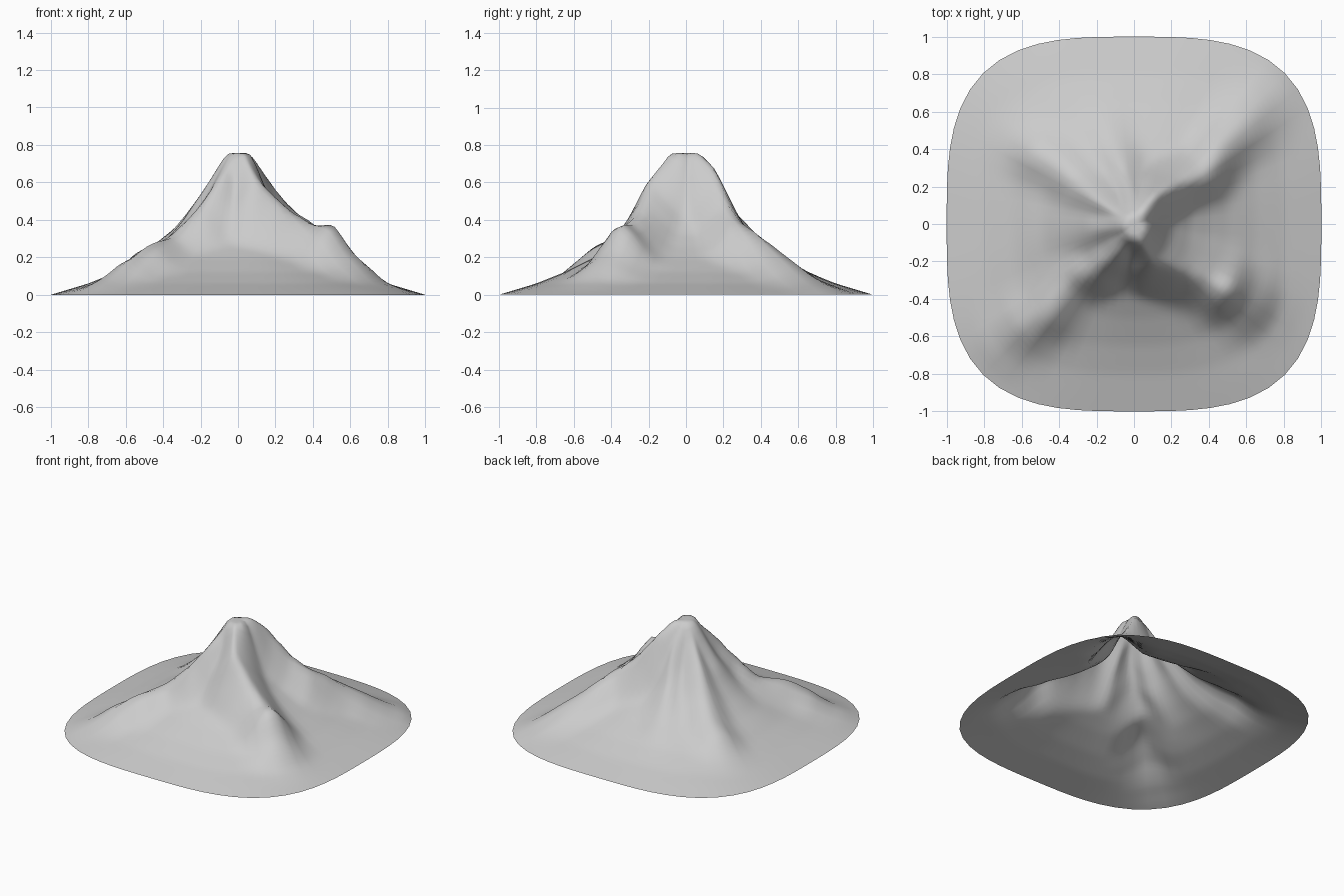
import bpy, bmesh, math
from mathutils import Vector

cube = bpy.data.objects.get("Cube")
if cube:
    bpy.data.objects.remove(cube)

SIDES, RINGS = 64, 40
SUMMIT = 0.757

# Open skirt: (distance from centre, height)
SKIRT = [(0, .76), (.04, .745), (.1, .63), (.15, .52), (.2, .43), (.3, .325),
         (.4, .255), (.5, .195), (.65, .12), (.8, .06), (1, 0)]

# Ridge crests running down from the summit: flank width, then crest points
RIDGES = [
    # back left
    (.17, [(.02, .02, .757), (.11, .15, .69), (.18, .19, .6), (.27, .23, .49),
           (.38, .27, .42), (.48, .42, .32), (.6, .54, .22), (.74, .69, .08)]),
    # back
    (.13, [(0, .02, .757), (0, .16, .62), (-.05, .27, .44), (-.12, .45, .26),
           (-.18, .62, .14)]),
    # back right, with a bench
    (.16, [(-.02, 0, .757), (-.2, .13, .54), (-.32, .23, .38),
           (-.42, .32, .3), (-.53, .38, .25), (-.66, .46, .11)]),
    # right
    (.24, [(-.02, 0, .757), (-.1, -.02, .69), (-.2, -.03, .54),
           (-.28, -.04, .4), (-.4, -.05, .27)]),
    # front right, with a bench
    (.16, [(0, -.04, .755), (-.1, -.17, .62), (-.2, -.25, .48),
           (-.35, -.31, .33), (-.47, -.48, .29), (-.59, -.56, .22),
           (-.72, -.65, .09)]),
    # front left, ending in a knob
    (.2, [(.01, -.04, .755), (.04, -.11, .72), (.1, -.2, .62), (.17, -.22, .55),
          (.3, -.26, .445), (.4, -.3, .4), (.5, -.35, .415), (.61, -.42, .24),
          (.7, -.46, .1)]),
]


def squareness(r):
    """Round near the summit, squarer towards the rim."""
    return 2 + 1.2 * min(r, 1)


def skirt_height(p):
    n = squareness(p.length)
    r = (abs(p.x) ** n + abs(p.y) ** n) ** (1 / n)
    for (r0, z0), (r1, z1) in zip(SKIRT, SKIRT[1:]):
        if r <= r1:
            return z0 + (z1 - z0) * (r - r0) / (r1 - r0)
    return 0


def ridge_rise(p, width, crest):
    """How far the ridge lifts the ground above the skirt."""
    best = 0
    for a, b in zip(crest, crest[1:]):
        a, b = Vector(a), Vector(b)
        run = b.xy - a.xy
        t = min(1, max(0, (p - a.xy).dot(run) / run.length_squared))
        c = a.lerp(b, t)
        fade = 1 - (p - c.xy).length / width
        if fade > 0:
            best = max(best, (c.z - skirt_height(c.xy)) * fade)
    return best


def height(p):
    rise = max(ridge_rise(p, width, crest) for width, crest in RIDGES)
    return min(SUMMIT, skirt_height(p) + rise)


# Mountain surface: rounded-square rings around the summit
bm = bmesh.new()
top = bm.verts.new((0, 0, SUMMIT))
rings = []
for i in range(1, RINGS + 1):
    r = i / RINGS
    n = squareness(r)
    ring = []
    for j in range(SIDES):
        a = math.tau * j / SIDES
        c, s = math.cos(a), math.sin(a)
        p = Vector((c, s)) * r / (abs(c) ** n + abs(s) ** n) ** (1 / n)
        z = 0 if i == RINGS else height(p)
        ring.append(bm.verts.new((p.x, p.y, z)))
    rings.append(ring)

for j in range(SIDES):
    k = (j + 1) % SIDES
    bm.faces.new((top, rings[0][j], rings[0][k]))
    for inner, outer in zip(rings, rings[1:]):
        bm.faces.new((inner[j], outer[j], outer[k], inner[k]))

# Soften the creases a little, keeping the rim on the ground
inside = [v for ring in rings[1:-1] for v in ring]
for step in range(2):
    bmesh.ops.smooth_vert(bm, verts=inside, factor=.4,
                          use_axis_x=False, use_axis_y=False, use_axis_z=True)
for f in bm.faces:
    f.smooth = True

mesh = bpy.data.meshes.new("mountain")
bm.to_mesh(mesh)
bm.free()
mountain = bpy.data.objects.new("mountain", mesh)
bpy.context.collection.objects.link(mountain)

# Plain grey rock
rock = bpy.data.materials.new("grey_rock")
rock.use_nodes = True
grey = (.6, .6, .6, 1)
rock.diffuse_color = grey
rock.node_tree.nodes["Principled BSDF"].inputs["Base Color"].default_value = grey
mesh.materials.append(rock)
